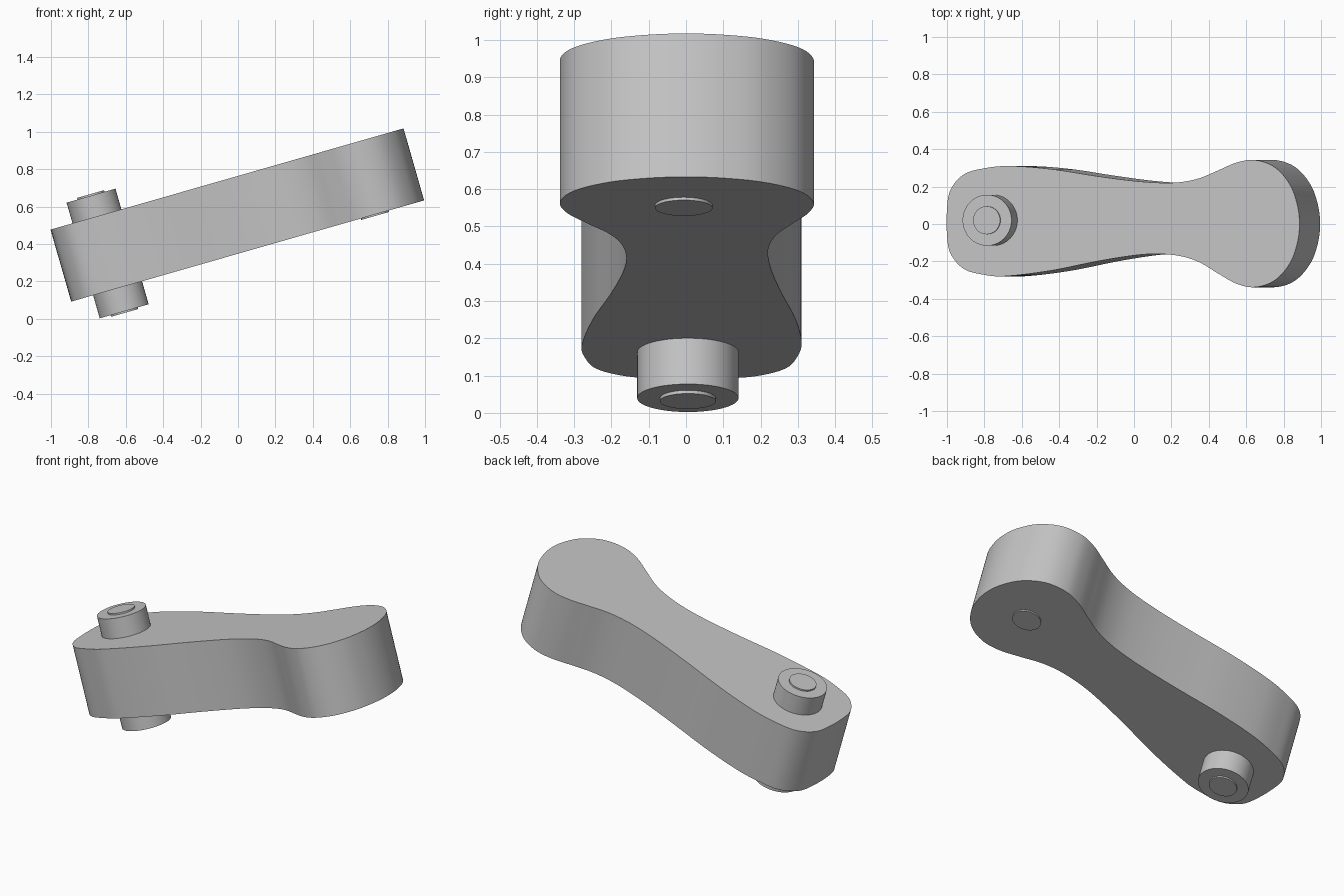
import bpy, bmesh, math
from mathutils import Matrix, Vector
from mathutils.geometry import interpolate_bezier

if "Cube" in bpy.data.objects:
    bpy.data.objects.remove(bpy.data.objects["Cube"], do_unlink=True)

# One plain grey for everything
grey = bpy.data.materials.new("plain grey")
grey.use_nodes = True
colour = (0.55, 0.55, 0.55, 1)
grey.diffuse_color = colour
grey.node_tree.nodes["Principled BSDF"].inputs["Base Color"].default_value = colour

# The whole lever is tilted; parts are made flat and then placed by this matrix
TILT = Matrix.Translation((-0.002, 0, 0.555)) @ Matrix.Rotation(math.radians(-16), 4, "Y")
HALF = 0.2


def closed_curve(points, steps=8):
    """Smooth closed loop through the points."""
    pts = [Vector((x, y, 0)) for x, y in points]
    n = len(pts)

    def tangent(i):
        return (pts[(i + 1) % n] - pts[i - 1]).normalized()

    loop = []
    for i in range(n):
        a, b = pts[i], pts[(i + 1) % n]
        reach = (b - a).length / 3
        loop += interpolate_bezier(a, a + tangent(i) * reach,
                                   b - tangent((i + 1) % n) * reach, b, steps + 1)[:-1]
    return [(p.x, p.y) for p in loop]


def circle(x, y, r, sides=64):
    return [(x + r * math.cos(2 * math.pi * i / sides),
             y + r * math.sin(2 * math.pi * i / sides)) for i in range(sides)]


def slab(name, outline, low, high):
    """Extrude an outline between two heights in the tilted frame."""
    bm = bmesh.new()
    bottom = bm.faces.new([bm.verts.new((x, y, low)) for x, y in outline])
    result = bmesh.ops.extrude_face_region(bm, geom=[bottom], use_keep_orig=True)
    top = [v for v in result["geom"] if isinstance(v, bmesh.types.BMVert)]
    bmesh.ops.translate(bm, verts=top, vec=(0, 0, high - low))
    bmesh.ops.recalc_face_normals(bm, faces=bm.faces)
    mesh = bpy.data.meshes.new(name)
    bm.to_mesh(mesh)
    bm.free()
    mesh.materials.append(grey)
    ob = bpy.data.objects.new(name, mesh)
    bpy.context.collection.objects.link(ob)
    ob.matrix_world = TILT
    bpy.ops.object.select_all(action="DESELECT")
    ob.select_set(True)
    bpy.context.view_layer.objects.active = ob
    bpy.ops.object.shade_smooth_by_angle(angle=math.radians(35))
    return ob


# Lever body: rounded block end, narrow neck, round head
back_edge = [(-.98, .09), (-.96, .185), (-.887, .265), (-.772, .298), (-.64, .31),
             (-.408, .294), (-.148, .256), (.06, .23), (.216, .22), (.32, .224),
             (.424, .245), (.528, .287), (.632, .329), (.731, .342), (.84, .305),
             (.925, .213), (.967, .105)]
front_edge = [(-.98, -.07), (-.96, -.16), (-.887, -.24), (-.772, -.272), (-.67, -.28),
              (-.408, -.25), (-.148, -.2), (.06, -.168), (.19, -.16), (.32, -.172),
              (.424, -.205), (.528, -.265), (.632, -.32), (.731, -.338), (.84, -.303),
              (.925, -.212), (.967, -.105)]
slab("lever_body", closed_curve(front_edge + [(.98, 0)] + back_edge[::-1]), -HALF, HALF)

# Pivot pins above and below the block end, each with a small raised cap
PIN = -0.725
for side, y, sign, reach in (("upper", .02, 1, .315), ("lower", .005, -1, .328)):
    slab(side + "_pin", circle(PIN, y, .136), *sorted((sign * HALF, sign * reach)))
    slab(side + "_pin_cap", circle(PIN, y, .075),
         *sorted((sign * reach, sign * (reach + .009))))

# Raised disc under the round head
slab("head_disc", circle(.705, -.006, .077), -HALF - .008, -HALF)
